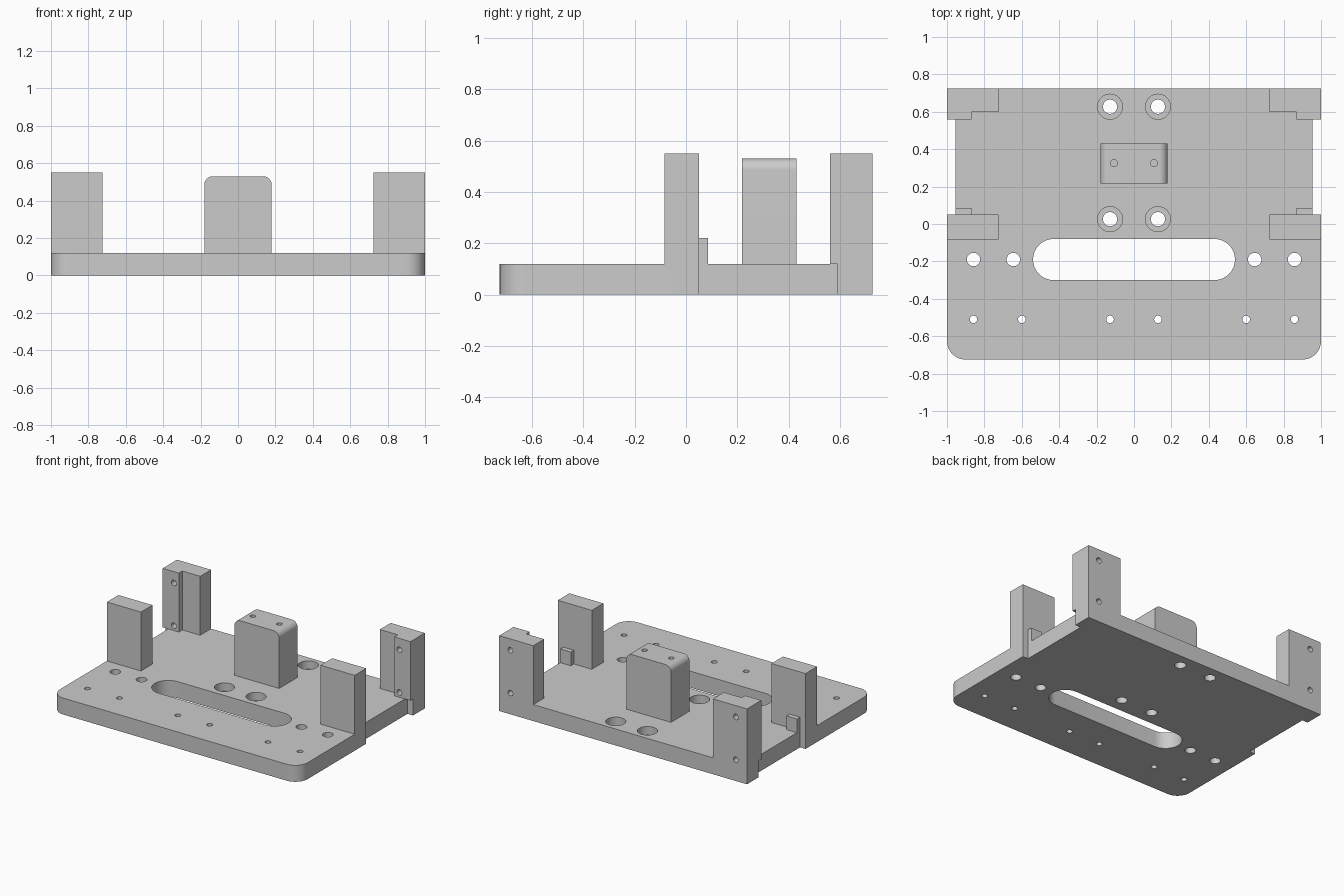
import bpy, bmesh, math
from mathutils import Matrix

if "Cube" in bpy.data.objects:
    bpy.data.objects.remove(bpy.data.objects["Cube"])

T = 0.12      # plate thickness
TOP = 0.55    # post height


def prism(name, pts, lo, hi, axis='Z'):
    """Extrude a 2D outline: XY along z, or XZ along y."""
    bm = bmesh.new()
    def at(p, h):
        return (p[0], p[1], h) if axis == 'Z' else (p[0], h, p[1])
    face = bm.faces.new([bm.verts.new(at(p, lo)) for p in pts])
    ext = bmesh.ops.extrude_face_region(bm, geom=[face])
    moved = [v for v in ext['geom'] if isinstance(v, bmesh.types.BMVert)]
    d = hi - lo
    bmesh.ops.translate(bm, verts=moved, vec=(0, 0, d) if axis == 'Z' else (0, d, 0))
    bmesh.ops.recalc_face_normals(bm, faces=bm.faces)
    me = bpy.data.meshes.new(name)
    bm.to_mesh(me)
    bm.free()
    ob = bpy.data.objects.new(name, me)
    bpy.context.collection.objects.link(ob)
    return ob


def arc(cx, cy, r, a0, a1, n=12):
    return [(cx + r * math.cos(math.radians(a0 + (a1 - a0) * i / n)),
             cy + r * math.sin(math.radians(a0 + (a1 - a0) * i / n))) for i in range(n + 1)]


def rect(x0, x1, y0, y1):
    return [(x0, y0), (x1, y0), (x1, y1), (x0, y1)]


def circle(x, y, r):
    return arc(x, y, r, 0, 360, 32)[:-1]


def cut(ob, pts, lo, hi, axis='Z'):
    """Subtract an extruded outline and discard the cutter."""
    cutter = prism("cutter", pts, lo, hi, axis)
    cutter.hide_render = True
    mod = ob.modifiers.new("cut", 'BOOLEAN')
    mod.operation, mod.solver, mod.object = 'DIFFERENCE', 'EXACT', cutter
    bpy.context.view_layer.objects.active = ob
    bpy.ops.object.modifier_apply(modifier=mod.name)
    bpy.data.objects.remove(cutter)


def smooth(ob):
    bpy.ops.object.select_all(action='DESELECT')
    ob.select_set(True)
    bpy.context.view_layer.objects.active = ob
    bpy.ops.object.shade_smooth_by_angle(angle=math.radians(30))


# Base plate: rounded front corners, shallow notch on each side
right = arc(0.9, -0.625, 0.1, -90, 0) + [(1, 0.05), (0.955, 0.05), (0.955, 0.59),
                                         (1, 0.59), (1, 0.725)]
plate = prism("base_plate", right + [(-x, y) for x, y in reversed(right)], 0, T)

# Long slot
cut(plate, arc(0.43, -0.19, 0.11, -90, 90, 16) + arc(-0.43, -0.19, 0.11, 90, 270, 16), -0.1, 0.3)

# Plain and counterbored holes
for s in (-1, 1):
    for x in (0.645, 0.858):
        cut(plate, circle(s * x, -0.19, 0.036), -0.1, 0.3)
    for x in (0.128, 0.6, 0.858):
        cut(plate, circle(s * x, -0.51, 0.02), -0.1, 0.3)
    for y in (0.026, 0.627):
        cut(plate, circle(s * 0.128, y, 0.067), 0.06, 0.3)
        cut(plate, circle(s * 0.128, y, 0.038), -0.1, 0.3)
smooth(plate)

# Corner posts and locating tabs, mirrored left and right
for s, side in ((-1, "left"), (1, "right")):
    prism(side + "_front_post", rect(s * 0.725, s, -0.083, 0.05), T, TOP)
    prism(side + "_tab", rect(s * 0.87, s * 0.955, 0.05, 0.085), T, 0.22)
    back = prism(side + "_back_post",
                 [(s, 0.725), (s * 0.725, 0.725), (s * 0.725, 0.6), (s * 0.87, 0.6),
                  (s * 0.87, 0.56), (s, 0.56)], T, TOP)
    for z in (0.155, 0.467):
        cut(back, circle(s * 0.91, z, 0.02), 0.5, 0.8, 'Y')
    smooth(back)

# Centre block with rounded upper edges and two blind screw holes
block = prism("centre_block", [(-0.18, T), (0.18, T)] + arc(0.135, 0.485, 0.045, 0, 90)
              + arc(-0.135, 0.485, 0.045, 90, 180), 0.217, 0.43, 'Y')
for s in (-1, 1):
    cut(block, circle(s * 0.107, 0.325, 0.019), 0.3, 0.7)
smooth(block)
